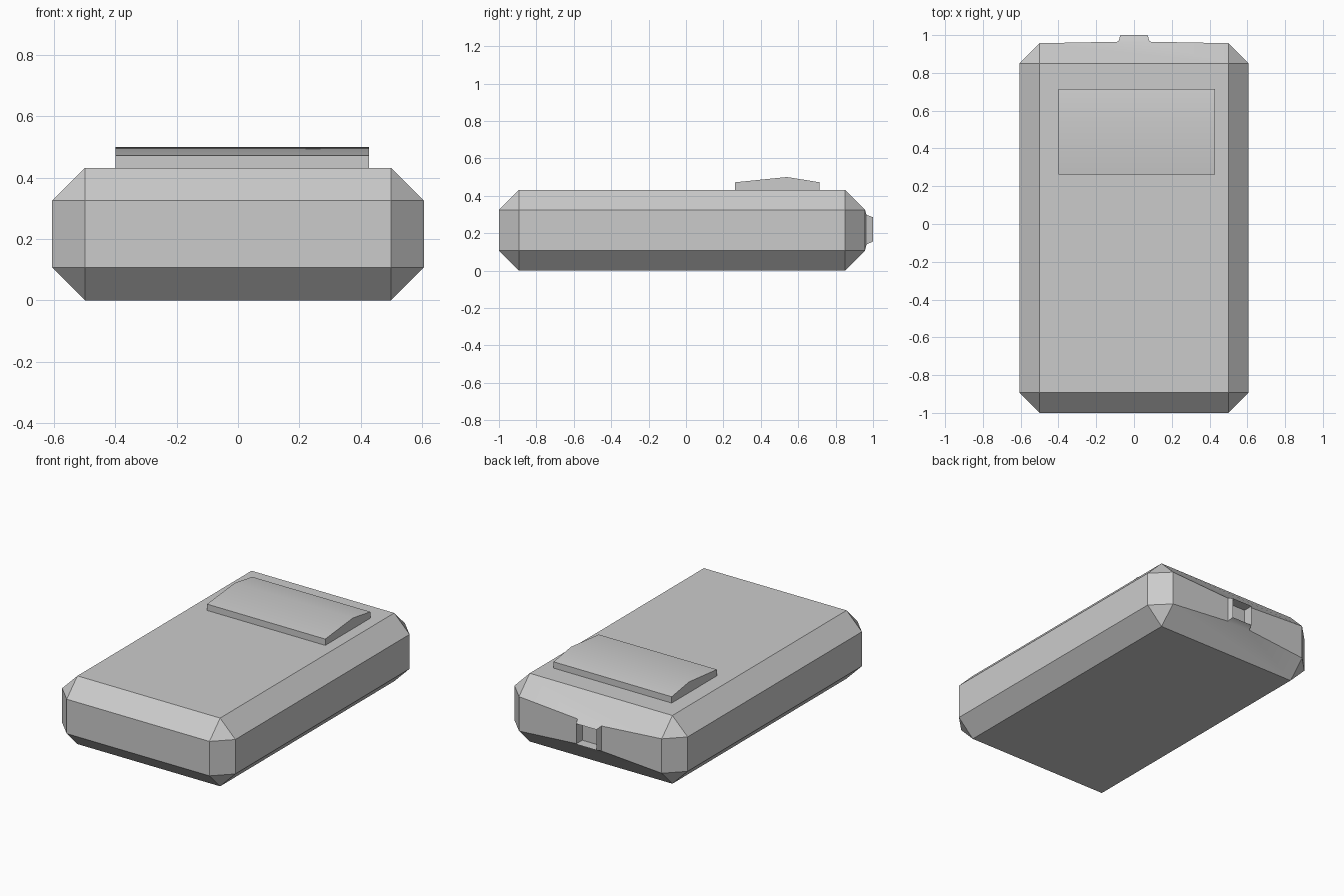
import bpy, bmesh, math

if "Cube" in bpy.data.objects:
    bpy.data.objects.remove(bpy.data.objects["Cube"])


def finish(bm, name):
    bmesh.ops.recalc_face_normals(bm, faces=bm.faces)
    mesh = bpy.data.meshes.new(name)
    bm.to_mesh(mesh)
    bm.free()
    obj = bpy.data.objects.new(name, mesh)
    bpy.context.collection.objects.link(obj)
    bpy.ops.object.select_all(action='DESELECT')
    obj.select_set(True)
    bpy.context.view_layer.objects.active = obj
    bpy.ops.object.shade_smooth_by_angle(angle=math.radians(30))
    return obj


def place(face, half_x, y, z_low, z_high):
    """Move a four-cornered back face to a rectangle at depth y."""
    mid = face.calc_center_median().z
    for v in face.verts:
        v.co = (math.copysign(half_x, v.co.x), y, z_high if v.co.z > mid else z_low)


# Case: box with single-step chamfers
X, Y0, Y1, H, CH = 0.607, -1.0, 0.957, 0.432, 0.107
bm = bmesh.new()
bmesh.ops.create_cube(bm, size=1)
for v in bm.verts:
    v.co = (v.co.x * 2 * X, Y1 if v.co.y > 0 else Y0, H if v.co.z > 0 else 0)
bmesh.ops.bevel(bm, geom=bm.edges[:], offset=CH, segments=1, profile=0.5, affect='EDGES')

# Split only the back face into three columns
for x in (-0.085, 0.085):
    back = [f for f in bm.faces if all(abs(v.co.y - Y1) < 1e-4 for v in f.verts)]
    geom = set(back)
    for f in back:
        geom.update(f.edges)
        geom.update(f.verts)
    bmesh.ops.bisect_plane(bm, geom=list(geom), plane_co=(x, 0, 0), plane_no=(1, 0, 0))

# Socket: raised rim in the middle column, then a recess
port = min((f for f in bm.faces if all(abs(v.co.y - Y1) < 1e-4 for v in f.verts)),
           key=lambda f: abs(f.calc_center_median().x))
place(port, 0.083, 0.965, 0.14, 0.298)
for y in (1.0, 0.935):
    port = bmesh.ops.extrude_discrete_faces(bm, faces=[port])['faces'][0]
    place(port, 0.072, y, 0.155, 0.285)
finish(bm, "case")

# Screen: shallow ridged profile extruded across the width
profile = [(0.262, 0.425), (0.262, 0.472), (0.54, 0.5), (0.714, 0.472), (0.714, 0.425)]
bm = bmesh.new()
face = bm.faces.new([bm.verts.new((-0.40, y, z)) for y, z in profile])
ext = bmesh.ops.extrude_face_region(bm, geom=[face])['geom']
bmesh.ops.translate(bm, vec=(0.828, 0, 0),
                    verts=[g for g in ext if isinstance(g, bmesh.types.BMVert)])
if not any(all(abs(v.co.x + 0.40) < 1e-4 for v in f.verts) for f in bm.faces):
    bm.faces.new([v for v in bm.verts if v.co.x < 0])
finish(bm, "screen_panel")
